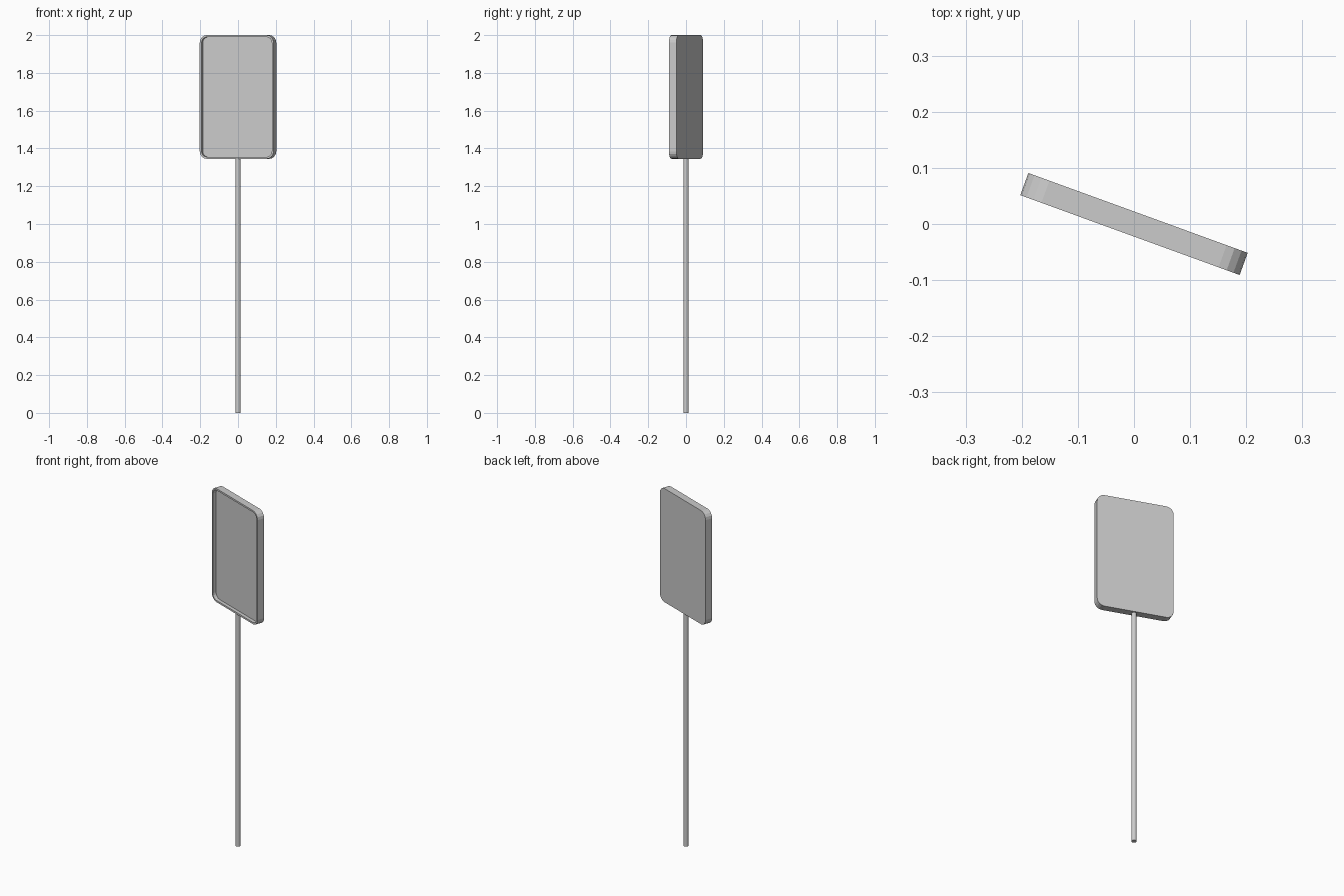
import bpy, bmesh, math

if "Cube" in bpy.data.objects:
    bpy.data.objects.remove(bpy.data.objects["Cube"])

W, H, T = 0.416, 0.655, 0.042      # panel size
R, SEG = 0.04, 4                   # corner radius and segments
RIM, DEPTH = 0.010, 0.02           # rim width and recess depth
Z0, YAW = 1.345, math.radians(-20)


def rounded_rect(w, h, r):
    """Outline of a rounded rectangle as (x, z) points."""
    pts = []
    for i, (sx, sz) in enumerate([(1, 1), (-1, 1), (-1, -1), (1, -1)]):
        for k in range(SEG + 1):
            a = math.pi / 2 * (i + k / SEG)
            pts.append((sx * (w / 2 - r) + r * math.cos(a),
                        sz * (h / 2 - r) + r * math.sin(a)))
    return pts


def finish(bm, name):
    bmesh.ops.recalc_face_normals(bm, faces=bm.faces)
    me = bpy.data.meshes.new(name)
    bm.to_mesh(me)
    bm.free()
    ob = bpy.data.objects.new(name, me)
    bpy.context.collection.objects.link(ob)
    return ob


# Sign panel: rounded slab with a raised rim around a recessed front
bm = bmesh.new()
outer = rounded_rect(W, H, R)
inner = rounded_rect(W - 2 * RIM, H - 2 * RIM, R - RIM)
loops = [(outer, T / 2), (outer, -T / 2), (inner, -T / 2), (inner, -T / 2 + DEPTH)]
rings = [[bm.verts.new((x, y, z)) for x, z in pts] for pts, y in loops]
n = len(outer)
for a, b in zip(rings, rings[1:]):
    for i in range(n):
        j = (i + 1) % n
        bm.faces.new((a[i], a[j], b[j], b[i]))
bm.faces.new(rings[0])
bm.faces.new(rings[-1])
panel = finish(bm, "sign_panel")
panel.location = (0, 0, Z0 + H / 2)
panel.rotation_euler.z = YAW

# Pole
bm = bmesh.new()
bmesh.ops.create_cone(bm, cap_ends=True, segments=16, radius1=0.014,
                      radius2=0.014, depth=Z0 + 0.005)
pole = finish(bm, "pole")
pole.location.z = (Z0 + 0.005) / 2
bpy.context.view_layer.objects.active = pole
pole.select_set(True)
bpy.ops.object.shade_smooth_by_angle(angle=math.radians(40))
